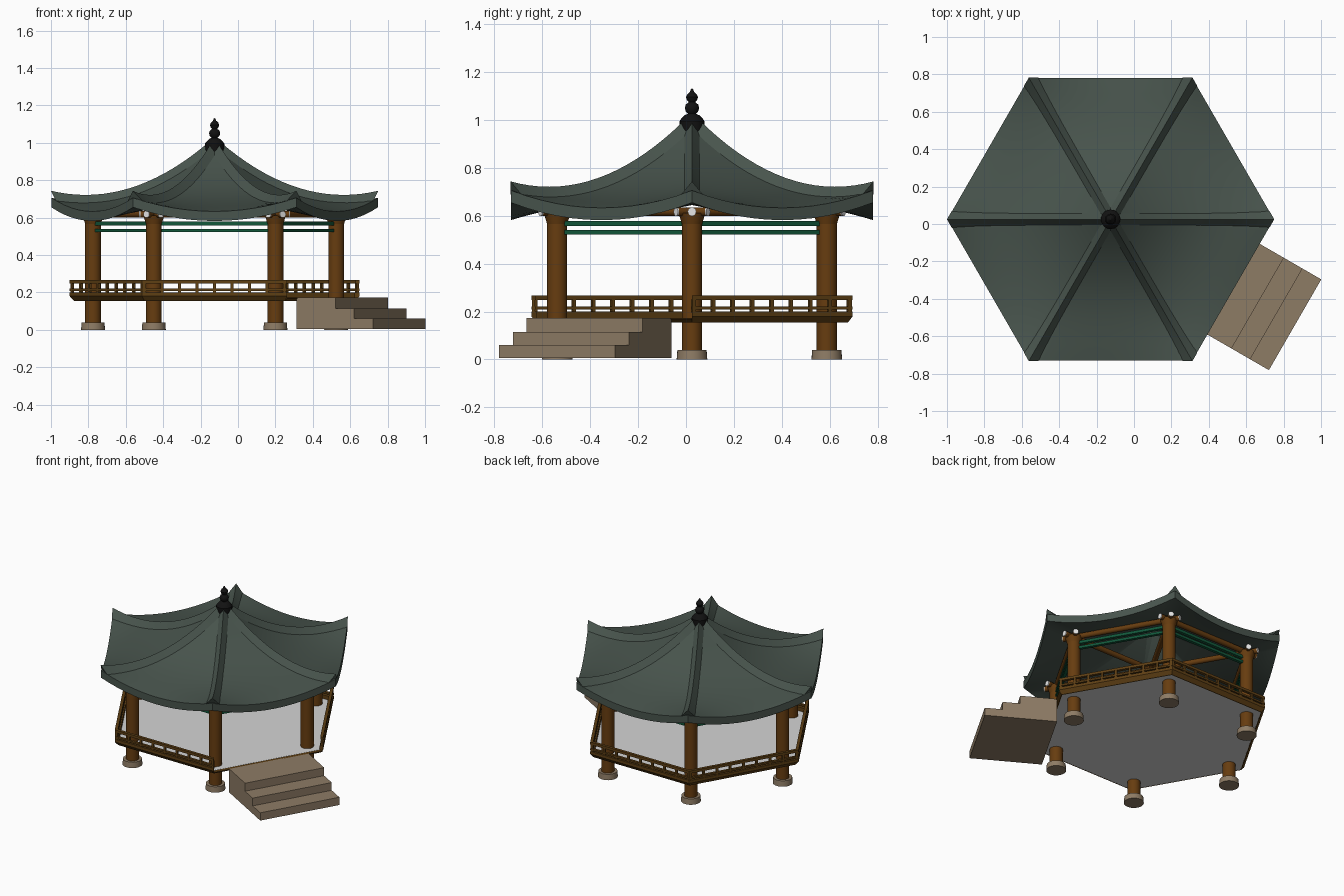
import bpy, bmesh, math
from mathutils import Vector, Matrix

if "Cube" in bpy.data.objects:
    bpy.data.objects.remove(bpy.data.objects["Cube"])

CX, CY = -0.125, 0.025          # centre of the hexagon
ROOF_R, COL_R, DECK_R = 0.873, 0.65, 0.775


def mat(name, r, g, b):
    m = bpy.data.materials.new(name)
    m.diffuse_color = (r, g, b, 1)
    m.use_nodes = True
    m.node_tree.nodes["Principled BSDF"].inputs["Base Color"].default_value = m.diffuse_color
    return m


ROOF = mat("roof slate green", .065, .089, .074)
WOOD = mat("column brown", .135, .046, .005)
RAIL = mat("railing brown", .112, .050, .007)
GREEN = mat("beam green", .006, .095, .042)
STONE = mat("stone tan", .27, .20, .13)
FLOOR = mat("floor light grey", .66, .66, .66)
BLACK = mat("finial black", .006, .006, .006)
WHITE = mat("beam end white", .88, .88, .88)


def pol(r, deg, z=0.0):
    a = math.radians(deg)
    return Vector((CX + r * math.cos(a), CY + r * math.sin(a), z))


def finish(name, bm, material, smooth=False):
    bmesh.ops.recalc_face_normals(bm, faces=bm.faces)
    me = bpy.data.meshes.new(name)
    bm.to_mesh(me)
    bm.free()
    me.materials.append(material)
    ob = bpy.data.objects.new(name, me)
    bpy.context.collection.objects.link(ob)
    if smooth:
        bpy.ops.object.select_all(action='DESELECT')
        ob.select_set(True)
        bpy.context.view_layer.objects.active = ob
        bpy.ops.object.shade_smooth_by_angle(angle=math.radians(35))
    return ob


def loft(bm, sections):
    """Closed-profile sections skinned together and capped."""
    rows = [[bm.verts.new(p) for p in s] for s in sections]
    n = len(rows[0])
    for a, b in zip(rows, rows[1:]):
        for i in range(n):
            j = (i + 1) % n
            bm.faces.new((a[i], a[j], b[j], b[i]))
    bm.faces.new(rows[0][::-1])
    bm.faces.new(rows[-1])


def rod(bm, p, q, r1, r2=None, seg=20):
    d = q - p
    m = Matrix.Translation((p + q) / 2) @ d.to_track_quat('Z', 'Y').to_matrix().to_4x4()
    bmesh.ops.create_cone(bm, cap_ends=True, segments=seg, radius1=r1,
                          radius2=r1 if r2 is None else r2, depth=d.length, matrix=m)


def side(bm, profile, k):
    """Mitred hexagon side k from a (corner radius, z) profile."""
    loft(bm, [[pol(r, a, z) for r, z in profile] for a in (60 * k, 60 * k + 60)])


def rect(r0, r1, z0, z1):
    return [(r0, z0), (r1, z0), (r1, z1), (r0, z1)]


# --- columns with stone bases and flared capitals
cols, bases = bmesh.new(), bmesh.new()
for k in range(6):
    a = 60 * k
    rod(bases, pol(COL_R, a, 0), pol(COL_R, a, .04), .064, .061, 28)
    rod(cols, pol(COL_R, a, .04), pol(COL_R, a, .612), .042, seg=28)
    rod(cols, pol(COL_R, a, .565), pol(COL_R, a, .612), .042, .056, 28)
finish("columns", cols, WOOD, True)
finish("column_bases", bases, STONE, True)

# --- deck floor
bm = bmesh.new()
loft(bm, [[pol(.748, 60 * k, z) for k in range(6)] for z in (.155, .173)])
finish("deck_floor", bm, FLOOR)

# --- edge boards and railing; side 5 is open for the stairs
edge, rails = bmesh.new(), bmesh.new()
for k in range(6):
    top = .172 if k == 5 else .2
    side(edge, [(.747, .154), (.752, .154), (DECK_R, .18 if k < 5 else .168),
                (DECK_R, top), (.747, top)], k)
    if k == 5:
        continue
    side(rails, rect(.755, DECK_R, .208, .220), k)
    side(rails, rect(.752, DECK_R, .248, .266), k)
    p, q = pol(.765, 60 * k), pol(.765, 60 * k + 60)
    rot = Matrix.Rotation(math.radians(60 * k + 30), 4, 'Z')
    for i in range(9):
        c = p.lerp(q, .01 + .98 * i / 8)
        c.z = .2225
        bmesh.ops.create_cube(rails, size=1, matrix=Matrix.Translation(c) @ rot
                              @ Matrix.Diagonal((.013, .016, .055, 1)))
finish("deck_edge_boards", edge, RAIL)
finish("railing", rails, RAIL)

# --- three stone steps, facing -30 degrees
bm = bmesh.new()
prof = [(.665, .005), (1.136, .005), (1.136, .06), (1.02, .06), (1.02, .115),
        (.905, .115), (.905, .172), (.665, .172)]
out, tan = pol(1, -30) - pol(0, 0), pol(1, 60) - pol(0, 0)
loft(bm, [[pol(0, 0) + out * d + tan * w + Vector((0, 0, z)) for d, z in prof]
          for w in (-.275, .285)])
finish("stone_steps", bm, STONE)

# --- green tie beams, round purlins and cross beams with white ends
ties, purl, caps = bmesh.new(), bmesh.new(), bmesh.new()
ZP = .617


def capped(p, q):
    d = (q - p).normalized()
    rod(purl, p, q, .018)
    rod(caps, p - d * .006, p, .018)
    rod(caps, q, q + d * .006, .018)


for k in range(6):
    a = 60 * k
    for z0, z1 in ((.522, .540), (.558, .578)):
        side(ties, rect(COL_R - .012, COL_R + .012, z0, z1), k)
    p, q = pol(COL_R, a, ZP), pol(COL_R, a + 60, ZP)
    d = (q - p).normalized() * .072
    capped(p - d, q + d)
    if k < 3:
        capped(pol(.725, a, ZP), pol(.725, a + 180, ZP))
finish("tie_beams", ties, GREEN)
finish("purlins", purl, WOOD, True)
finish("purlin_end_caps", caps, WHITE, True)


# --- sweeping roof shell
def ridge_z(r):
    return .717 + .65 * (r - .69) ** 2


def roof_z(u, s):
    return ridge_z(u * ROOF_R) - .033 - .073 * u ** 5 * (1 - s * s)


N, M = 12, 18
bm = bmesh.new()
top, bot = [], []
for j in range(M + 1):
    u = .02 + .98 * j / M
    tr, br = [], []
    for k in range(6):
        p, q = pol(ROOF_R * u, 60 * k), pol(ROOF_R * u, 60 * k + 60)
        for i in range(N):
            c = p.lerp(q, i / N)
            c.z = roof_z(u, 2 * i / N - 1)
            tr.append(bm.verts.new(c))
            c.z -= .03 + .021 * u ** 4
            br.append(bm.verts.new(c))
    top.append(tr)
    bot.append(br)
for i in range(6 * N):
    n = (i + 1) % (6 * N)
    for j in range(M):
        bm.faces.new((top[j][i], top[j + 1][i], top[j + 1][n], top[j][n]))
        bm.faces.new((bot[j][i], bot[j][n], bot[j + 1][n], bot[j + 1][i]))
    for j in (0, M):
        bm.faces.new((top[j][i], bot[j][i], bot[j][n], top[j][n]))
finish("roof_shell", bm, ROOF, True)

# --- triangular hip ridges
bm = bmesh.new()
W = .045
for k in range(6):
    a = 60 * k
    t = pol(1, a + 90) - pol(0, 0)
    secs = []
    for j in range(M + 1):
        r = .03 + (ROOF_R + .002 - .03) * j / M
        z = ridge_z(r)
        low = pol(r - W * .577, a, z - .05)
        secs.append([pol(r, a, z + .004), low + t * W, low - t * W])
    loft(bm, secs)
finish("hip_ridges", bm, ROOF, True)

# --- turned finial
bm = bmesh.new()
prof = [(0, .95), (.05, .95), (.052, .995), (.045, 1.005), (.03, 1.02), (.016, 1.026),
        (.026, 1.036), (.03, 1.05), (.026, 1.064), (.014, 1.074), (.021, 1.083),
        (.025, 1.095), (.019, 1.108), (.008, 1.118), (.005, 1.128), (0, 1.132)]
vs = [bm.verts.new((CX + r, CY, z)) for r, z in prof]
es = [bm.edges.new(e) for e in zip(vs, vs[1:])]
bmesh.ops.spin(bm, geom=vs + es, cent=(CX, CY, 0), axis=(0, 0, 1),
               angle=2 * math.pi, steps=20)
bmesh.ops.remove_doubles(bm, verts=bm.verts, dist=1e-4)
finish("finial", bm, BLACK, True)
